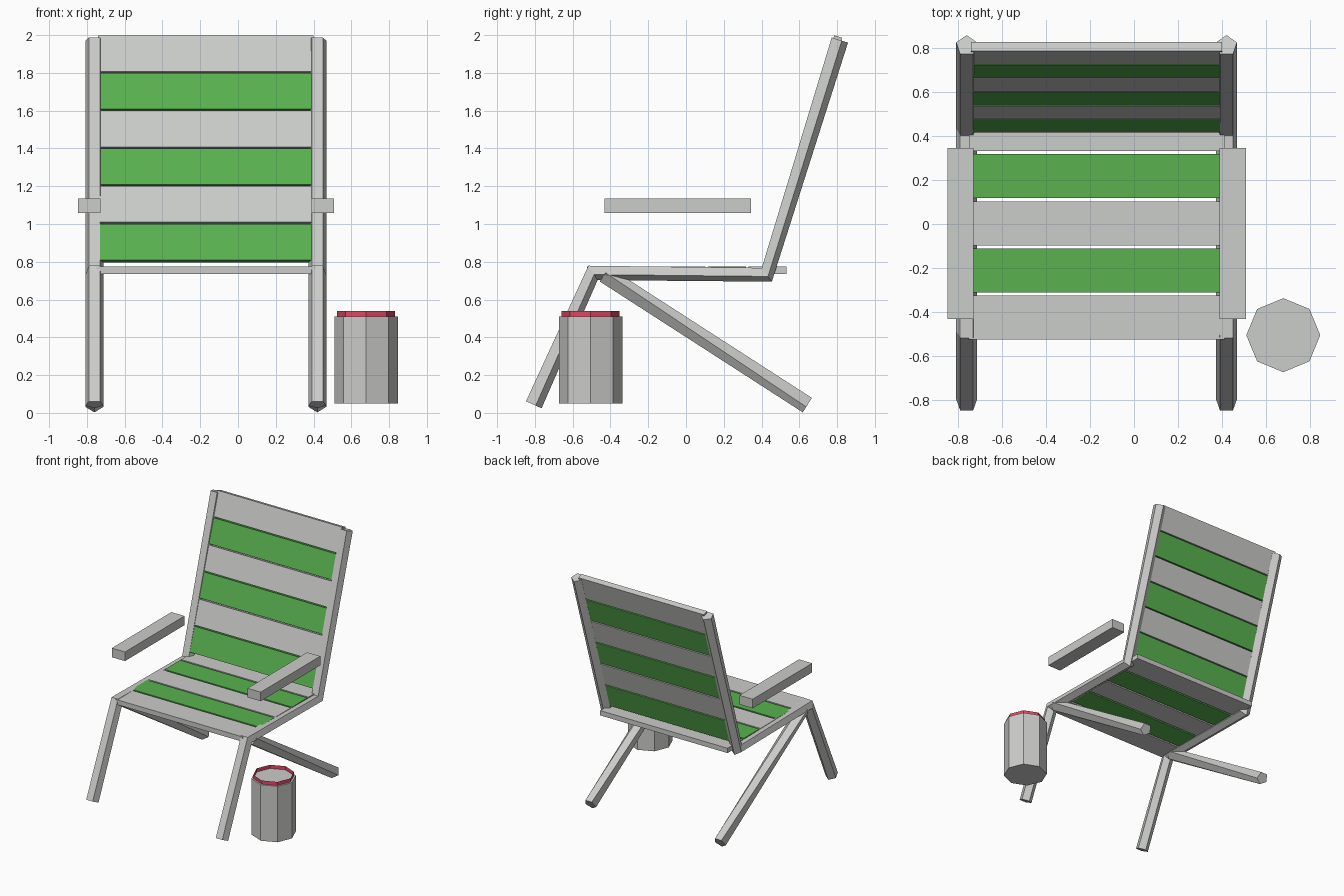
import bpy, bmesh, math
from mathutils import Vector, Matrix

cube = bpy.data.objects.get("Cube")
if cube:
    bpy.data.objects.remove(cube, do_unlink=True)


def material(name, rgb):
    mat = bpy.data.materials.new(name)
    mat.use_nodes = True
    mat.diffuse_color = (*rgb, 1)
    mat.node_tree.nodes["Principled BSDF"].inputs["Base Color"].default_value = (*rgb, 1)
    return mat


GREY = material("pale_grey", (0.6, 0.61, 0.59))
GREEN = material("leaf_green", (0.1, 0.45, 0.08))
RED = material("rim_red", (0.75, 0.065, 0.125))

CENTRE_X = -0.17       # chair sits left of the can
HALF_SPAN = 0.59       # chair centre to frame bars
SIDES = {"right": -1, "left": 1}


def add_object(name, bm, mat):
    bmesh.ops.recalc_face_normals(bm, faces=bm.faces)
    mesh = bpy.data.meshes.new(name)
    bm.to_mesh(mesh)
    bm.free()
    mesh.materials.append(mat)
    obj = bpy.data.objects.new(name, mesh)
    bpy.context.collection.objects.link(obj)
    return obj


def box(name, size, centre, mat, tilt=0):
    bm = bmesh.new()
    bmesh.ops.create_cube(bm, size=1)
    place = Matrix.Translation(centre) @ Matrix.Rotation(tilt, 4, "X") @ Matrix.Diagonal((*size, 1))
    bm.transform(place)
    return add_object(name, bm, mat)


def bar(name, x, path, twists, radius=0.05):
    """Five-sided bar along a (y, z) path; one corner points below or behind."""
    bm = bmesh.new()
    pts = [Vector((x, y, z)) for y, z in path]
    across = Vector((1, 0, 0))
    rings = []
    for i, p in enumerate(pts):
        into = (p - pts[i - 1]).normalized() if i else Vector()
        out = (pts[i + 1] - p).normalized() if i + 1 < len(pts) else Vector()
        under = across.cross(-(into + out).normalized())
        ring = []
        for k in range(5):
            a = math.tau * k / 5 + twists[i]
            ring.append(bm.verts.new(p + radius * (math.cos(a) * under + math.sin(a) * across)))
        rings.append(ring)
    for a, b in zip(rings, rings[1:]):
        for k in range(5):
            n = (k + 1) % 5
            bm.faces.new((a[k], a[n], b[n], b[k]))
    bm.faces.new(rings[0])
    bm.faces.new(rings[-1])
    return add_object(name, bm, GREY)


# Bent side frames, crossing rear legs and armrests
for side, sign in SIDES.items():
    x = CENTRE_X + sign * HALF_SPAN
    bar(f"{side}_side_frame", x,
        [(-0.81, 0.045), (-0.495, 0.745), (0.425, 0.735), (0.81, 1.975)], [0, 0, 0, 0])
    bar(f"{side}_rear_leg", x, [(-0.435, 0.73), (0.645, 0.045)], [math.pi / 5, 0])
    box(f"{side}_armrest", (0.12, 0.775, 0.075),
        (CENTRE_X + sign * 0.618, -0.043, 1.097), GREY)

# Seat slats, alternating colours
SLAT_WIDTH = 1.16
for i in range(5):
    box(f"seat_slat_{i + 1}", (SLAT_WIDTH, 0.2, 0.04),
        (CENTRE_X, -0.425 + 0.214 * i, 0.756), GREEN if i % 2 else GREY)

# Backrest slats along the leaning posts
LEAN = math.atan2(0.37, 1.19)
along = Vector((0, math.sin(LEAN), math.cos(LEAN)))
behind = Vector((0, math.cos(LEAN), -math.sin(LEAN)))
for i in range(6):
    face = Vector((CENTRE_X, 0.415, 0.81)) + along * (0.1 + 0.209 * i)
    box(f"back_slat_{i + 1}", (SLAT_WIDTH - 0.02, 0.045, 0.2),
        face + behind * 0.0225, GREY if i % 2 else GREEN, -LEAN)


# Eight-sided can with an open rim band
def octagon_tube(name, radius, low, high, mat, capped):
    bm = bmesh.new()
    bmesh.ops.create_cone(bm, cap_ends=capped, segments=8, radius1=radius,
                          radius2=radius, depth=high - low)
    bm.transform(Matrix.Translation((0.678, -0.505, (low + high) / 2)))
    return add_object(name, bm, mat)


octagon_tube("can_body", 0.168, 0.05, 0.51, GREY, True)
octagon_tube("can_rim", 0.154, 0.51, 0.54, RED, False)
